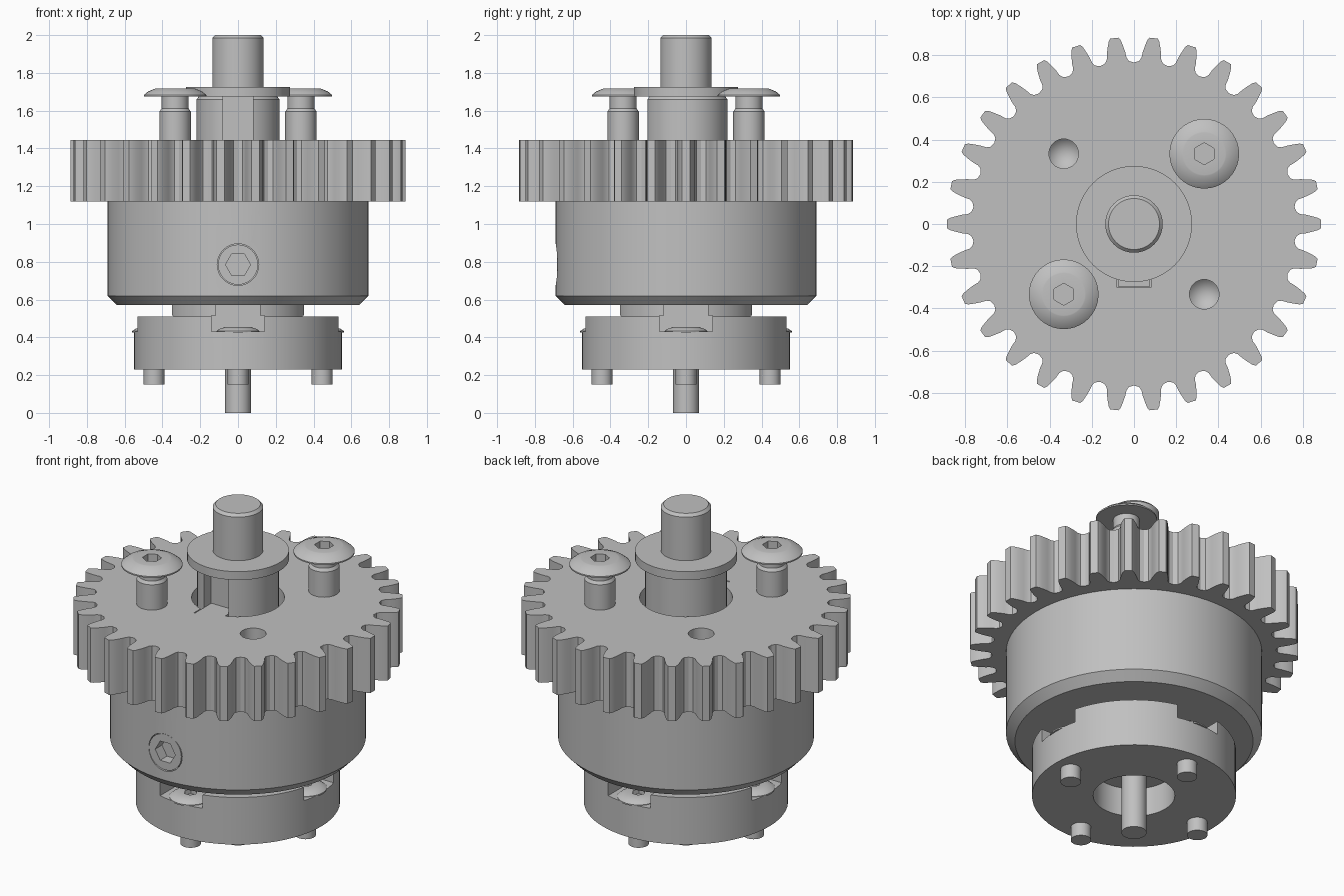
import bpy, bmesh
from math import radians, pi, cos, sin
from mathutils import Matrix, Vector

cube = bpy.data.objects.get("Cube")
if cube:
    bpy.data.objects.remove(cube)

steel = bpy.data.materials.new("steel grey")
steel.use_nodes = True
COLOUR = (0.53, 0.53, 0.53, 1)
steel.diffuse_color = COLOUR
steel.node_tree.nodes["Principled BSDF"].inputs["Base Color"].default_value = COLOUR


def finish(name, bm):
    bmesh.ops.remove_doubles(bm, verts=bm.verts, dist=1e-5)
    bmesh.ops.recalc_face_normals(bm, faces=bm.faces)
    mesh = bpy.data.meshes.new(name)
    bm.to_mesh(mesh)
    bm.free()
    mesh.materials.append(steel)
    obj = bpy.data.objects.new(name, mesh)
    bpy.context.collection.objects.link(obj)
    return obj


def lathe(name, profile, steps=64, at=(0, 0, 0), turn=None):
    """Spin (radius, height) points about z, then turn and move the result."""
    bm = bmesh.new()
    verts = [bm.verts.new((r, 0, z)) for r, z in profile]
    edges = [bm.edges.new(pair) for pair in zip(verts, verts[1:])]
    bmesh.ops.spin(bm, geom=verts + edges, cent=(0, 0, 0), axis=(0, 0, 1),
                   angle=2 * pi, steps=steps, use_merge=True)
    bmesh.ops.transform(bm, matrix=Matrix.Translation(at) @ (turn or Matrix()), verts=bm.verts)
    return finish(name, bm)


def rod(name, r, z0, z1, steps=64, **kw):
    return lathe(name, [(0, z0), (r, z0), (r, z1), (0, z1)], steps, **kw)


def box(name, low, high, spin=0):
    bm = bmesh.new()
    low, high = Vector(low), Vector(high)
    bmesh.ops.create_cube(bm, size=1, matrix=Matrix.Translation((low + high) / 2)
                          @ Matrix.Diagonal((*(high - low), 1)))
    bmesh.ops.rotate(bm, verts=bm.verts, matrix=Matrix.Rotation(spin, 3, 'Z'))
    return finish(name, bm)


def cut(obj, *cutters):
    bpy.context.view_layer.objects.active = obj
    for cutter in cutters:
        cutter.hide_render = True
        mod = obj.modifiers.new("cut", 'BOOLEAN')
        mod.operation, mod.solver, mod.object = 'DIFFERENCE', 'EXACT', cutter
        bpy.ops.object.modifier_apply(modifier=mod.name)
        bpy.data.objects.remove(cutter)


parts = []
GEAR_LOW, GEAR_TOP = 1.12, 1.445
SCREW = 0.333
TO_FRONT = Matrix.Rotation(radians(90), 4, 'X')

# Spur gear: half a tooth mirrored, repeated round the rim
half = [(0.886, 1.3), (0.872, 1.9), (0.845, 2.5), (0.815, 3.1), (0.79, 3.4), (0.773, 4.2)]
tooth = [(r, -a) for r, a in reversed(half)] + half + [(0.765, 6)]
TEETH = 30
bm = bmesh.new()
rim = []
for i in range(TEETH):
    for r, a in tooth:
        t = radians(a) + i * 2 * pi / TEETH
        rim.append(bm.verts.new((r * cos(t), r * sin(t), GEAR_LOW)))
base = bm.faces.new(rim)
top = bmesh.ops.extrude_face_region(bm, geom=[base], use_keep_orig=True)["geom"]
bmesh.ops.translate(bm, vec=(0, 0, GEAR_TOP - GEAR_LOW),
                    verts=[v for v in top if isinstance(v, bmesh.types.BMVert)])
gear = finish("gear", bm)
drill = [(0, 1.15), (0.07, 1.22), (0.07, 1.5), (0, 1.5)]
cut(gear, rod("bore_cutter", 0.25, 1.0, 1.6),
    box("keyway_cutter", (-0.08, -0.3, 1.0), (0.08, -0.1, 1.6)),
    lathe("hole_cutter", drill, 32, at=(-SCREW, SCREW, 0)),
    lathe("hole_cutter", drill, 32, at=(SCREW, -SCREW, 0)))
parts.append(gear)

# Key lying in the gear keyway
parts.append(box("key", (-0.077, -0.297, GEAR_LOW), (0.077, -0.13, GEAR_TOP - 0.003)))

# Drum below the gear, with a set screw in the front
drum = lathe("drum", [(0, 0.57), (0.642, 0.57), (0.69, 0.62), (0.69, GEAR_LOW), (0, GEAR_LOW)], 72)
cut(drum, rod("set_screw_cutter", 0.11, 0.6, 0.8, 32, at=(0, 0, 0.785), turn=TO_FRONT))
set_screw = rod("set_screw", 0.106, 0.58, 0.684, 32, at=(0, 0, 0.785), turn=TO_FRONT)
cut(set_screw, rod("hex_cutter", 0.066, 0.62, 0.8, 6, at=(0, 0, 0.785), turn=TO_FRONT))
parts += [drum, set_screw]

# Hub with its open key slot, collar and shaft
hub = lathe("hub", [(0, GEAR_LOW), (0.22, GEAR_LOW), (0.22, 1.66), (0.205, 1.678), (0, 1.678)])
cut(hub, box("slot_cutter", (-0.08, -0.4, 1.43), (0.08, -0.14, 1.7)))
parts += [hub, rod("collar", 0.275, 1.675, 1.725),
          lathe("shaft", [(0, 1.7), (0.136, 1.7), (0.136, 1.984), (0.121, 2), (0, 2)])]

# Two button-head screws standing in the gear
for side, s in (("left", 1), ("right", -1)):
    place = (s * SCREW, s * SCREW, 0)
    screw = lathe(side + "_gear_screw", [
        (0, 1.3), (0.083, 1.3), (0.083, 1.595), (0.071, 1.612), (0.071, 1.675), (0.165, 1.675),
        (0.165, 1.683), (0.142, 1.702), (0.105, 1.717), (0.1, 1.718), (0, 1.718)], 40, at=place)
    cut(screw, rod("hex_cutter", 0.052, 1.66, 1.8, 6, at=place,
                   turn=Matrix.Rotation(radians(30), 4, 'Z')))
    parts.append(screw)

# Lower flange with a recessed underside and four screw slots
flange = lathe("flange", [(0, 0.4), (0.22, 0.4), (0.22, 0.23), (0.55, 0.23), (0.55, 0.51),
                          (0.37, 0.51), (0.37, 0.575), (0, 0.575)])
for i in range(4):
    spin = i * pi / 2
    cut(flange, box("wide_slot_cutter", (0.31, -0.14, 0.43), (0.7, 0.14, 0.515), spin),
        box("narrow_slot_cutter", (0.31, -0.117, 0.47), (0.7, 0.117, 0.6), spin))
    place = (0.445 * cos(spin), 0.445 * sin(spin), 0)
    screw = lathe("flange_screw_%d" % (i + 1), [
        (0, 0.15), (0.055, 0.15), (0.055, 0.425), (0.115, 0.425), (0.115, 0.433),
        (0.098, 0.445), (0.065, 0.455), (0, 0.455)], 32, at=place)
    cut(screw, rod("hex_cutter", 0.036, 0.43, 0.5, 6, at=place))
    parts.append(screw)
parts += [flange, rod("centre_pin", 0.068, 0, 0.45, 32)]

# Smooth the round faces and keep the edges crisp
bpy.ops.object.select_all(action='DESELECT')
for part in parts:
    part.select_set(True)
bpy.context.view_layer.objects.active = parts[0]
bpy.ops.object.shade_smooth_by_angle(angle=radians(28))
